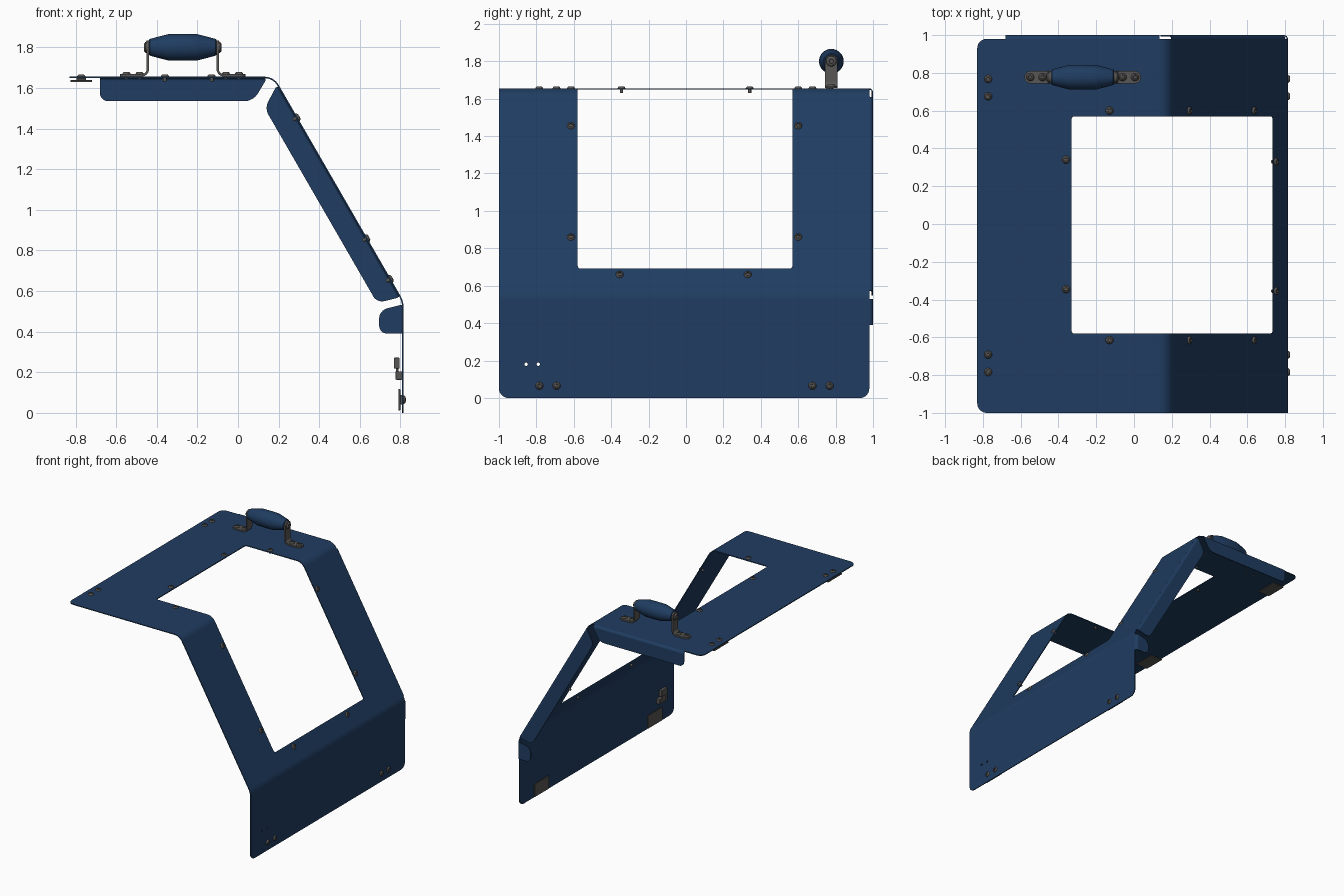
import bpy, bmesh
from math import sin, cos, pi, radians
from mathutils import Vector

if "Cube" in bpy.data.objects:
    bpy.data.objects.remove(bpy.data.objects["Cube"])

def material(name, col):
    m = bpy.data.materials.new(name)
    m.diffuse_color = (*col, 1)
    m.use_nodes = True
    m.node_tree.nodes["Principled BSDF"].inputs["Base Color"].default_value = m.diffuse_color
    return m

BLUE = material("blue_paint", (0.014, 0.046, 0.12))
STEEL = material("dark_steel", (0.10, 0.095, 0.09))

def add(name, bm, mat):
    me = bpy.data.meshes.new(name)
    bm.to_mesh(me)
    bm.free()
    if mat:
        me.materials.append(mat)
    ob = bpy.data.objects.new(name, me)
    bpy.context.collection.objects.link(ob)
    return ob

def apply_mods(ob):
    dg = bpy.context.evaluated_depsgraph_get()
    me = bpy.data.meshes.new_from_object(ob.evaluated_get(dg))
    ob.modifiers.clear()
    ob.data = me

def smooth(ob, weighted=True):
    ob.data.shade_smooth()
    ob.data.set_sharp_from_angle(angle=radians(32))
    if weighted:
        ob.modifiers.new("normals", 'WEIGHTED_NORMAL').keep_sharp = True

def cut(ob, cutters):
    for c in cutters:
        b = ob.modifiers.new("cut", 'BOOLEAN')
        b.operation, b.solver, b.object = 'DIFFERENCE', 'EXACT', c
        c.hide_render = True
    apply_mods(ob)

def strip(name, rows, mat, th, r_first=0, r_last=0):
    """Bent sheet through rows of point pairs, with rounded end corners."""
    bm = bmesh.new()
    vs = [[bm.verts.new(p) for p in row] for row in rows]
    for a, b in zip(vs, vs[1:]):
        bm.faces.new((a[0], b[0], b[1], a[1]))
    for row, r in ((vs[0], r_first), (vs[-1], r_last)):
        if r:
            bmesh.ops.bevel(bm, geom=row, offset=r, offset_type='OFFSET',
                            segments=8, profile=0.5, affect='VERTICES')
    bm.normal_update()
    ob = add(name, bm, mat)
    s = ob.modifiers.new("thickness", 'SOLIDIFY')
    s.thickness, s.offset = th, -1
    apply_mods(ob)
    return ob

def box(name, lo, hi, mat, bevel):
    bm = bmesh.new()
    bmesh.ops.create_cube(bm, size=1)
    lo, hi = Vector(lo), Vector(hi)
    bmesh.ops.scale(bm, vec=hi - lo, verts=bm.verts)
    bmesh.ops.translate(bm, vec=(lo + hi) / 2, verts=bm.verts)
    bmesh.ops.bevel(bm, geom=bm.edges[:], offset=bevel, offset_type='OFFSET',
                    segments=4, profile=0.5, affect='EDGES')
    return add(name, bm, mat)

def lathe(name, pts, mat, steps=24):
    """Revolve (radius, height) points about z."""
    bm = bmesh.new()
    vs = [bm.verts.new((r, 0, h)) for r, h in pts]
    es = [bm.edges.new(p) for p in zip(vs, vs[1:])]
    bmesh.ops.spin(bm, geom=vs + es, cent=(0, 0, 0), axis=(0, 0, 1),
                   angle=2 * pi, steps=steps)
    bmesh.ops.remove_doubles(bm, verts=bm.verts, dist=1e-5)
    bmesh.ops.recalc_face_normals(bm, faces=bm.faces)
    ob = add(name, bm, mat)
    smooth(ob, False)
    return ob

def place(ob, loc, ang):
    """Turn local z toward an outward normal tilted by ang from +z to +x."""
    ob.location, ob.rotation_euler = loc, (0, ang, 0)

def arc(corner, a0, a1, r):
    """Fillet at a corner; a0 and a1 are the tilts of the two outward normals."""
    n0, n1 = Vector((sin(a0), cos(a0))), Vector((sin(a1), cos(a1)))
    c = Vector(corner) - (n0 + n1) * (r / (1 + n0.dot(n1)))
    return [c + r * Vector((sin(a), cos(a)))
            for a in (a0 + (a1 - a0) * i / 8 for i in range(9))]

TOP, SLOPE, FRONT = 0, radians(60), radians(90)

# Main bent hood sheet
profile = [(-0.83, 1.655), *arc((0.177, 1.655), TOP, SLOPE, 0.08),
           *arc((0.815, 0.55), SLOPE, FRONT, 0.11), (0.815, 0)]
hood = strip("hood_sheet", [((x, -1, z), (x, 0.98, z)) for x, z in profile],
             BLUE, 0.007, 0.05, 0.05)
window = box("window_cutter", (-0.33, -0.58, 0.2), (0.733, 0.57, 2), None, 0.013)
holes = []
for y in (-0.855, -0.79):
    h = lathe("hole_cutter", [(0, -0.1), (0.009, -0.1), (0.009, 0.1), (0, 0.1)], None, 16)
    place(h, (0.8, y, 0.18), FRONT)
    holes.append(h)
bpy.context.view_layer.update()
cut(hood, [window, *holes])
smooth(hood)

# Folded flanges along the back edge: (t, depth) measured from an edge line
def flange(name, origin, ang, t_edge, t_end, depth, r):
    u, n = Vector((cos(ang), -sin(ang))), Vector((-sin(ang), -cos(ang)))
    sec = [(0.98 + 0.02 * sin(a), 0.02 * (1 - cos(a)), t_edge)
           for a in (pi / 2 * i / 6 for i in range(7))] + [(1.0, depth, t_end)]
    rows = []
    for y, d, ts in sec:
        pts = [Vector(origin) + u * t + n * d for t in reversed(ts)]
        rows.append([(p.x, y, p.y) for p in pts])
    smooth(strip(name, rows, BLUE, 0.007, 0, r))

flange("top_flange", (0, 1.655), TOP, (-0.68, 0.135), (-0.68, 0.075), 0.12, 0.04)
flange("slope_flange", (0.2, 1.615), SLOPE, (0.005, 1.2), (0.065, 1.172), 0.117, 0.035)
flange("front_flange", (0.815, 0), FRONT, (-0.53, -0.39), (-0.505, -0.39), 0.12, 0.04)

# Button-head bolts around the window and on the latches
bolt_pts = [(0, 0.004), (0.008, 0.004), (0.009, 0.011), (0.014, 0.010), (0.019, 0.005),
            (0.021, 0), (0.009, 0), (0.009, -0.024), (0, -0.024)]
bolt_mesh = lathe("bolt", bolt_pts, STEEL)
proto = bolt_mesh.data
bpy.data.objects.remove(bolt_mesh)

def bolt(name, loc, ang):
    ob = bpy.data.objects.new(name, proto)
    bpy.context.collection.objects.link(ob)
    place(ob, loc, ang)

for x, y in ((-0.36, 0.34), (-0.36, -0.345), (-0.13, 0.6), (-0.13, -0.615)):
    bolt("window_bolt_top", (x, y, 1.655), TOP)
for z, ys in ((1.455, (-0.615, 0.6)), (0.86, (-0.615, 0.6)), (0.66, (-0.355, 0.33))):
    for y in ys:
        bolt("window_bolt_slope", (0.2 + (1.615 - z) * 0.577, y, z), SLOPE)

# Catch plates on spacers under the top edge and behind the lower edge
for yc in (-0.738, 0.722):
    for loc, ang in (((-0.772, yc, 1.655), TOP), ((0.815, yc, 0.065), FRONT)):
        for nm, w, l, z0, z1, b in (("catch_spacer", 0.024, 0.07, -0.017, -0.007, 0.002),
                                    ("catch_plate", 0.053, 0.09, -0.026, -0.016, 0.003)):
            p = box(nm, (-w, -l, z0), (w, l, z1), STEEL, b)
            place(p, loc, ang)
            smooth(p)
        for dy in (-0.046, 0.046):
            bolt("catch_bolt", (loc[0], yc + dy, loc[2]), ang)

# Small switch block behind the front sheet, drilled by the two holes
base = box("switch_base", (0.776, -0.875, 0.163), (0.808, -0.77, 0.205), STEEL, 0.004)
cut(base, holes)
smooth(base)
smooth(box("switch_stem", (0.777, -0.84, 0.2), (0.79, -0.805, 0.23), STEEL, 0.003))
smooth(box("switch_head", (0.768, -0.86, 0.218), (0.796, -0.785, 0.272), STEEL, 0.005))
for c in (window, *holes):
    bpy.data.objects.remove(c)

# Handle: barrel grip, two bent straps, end bolts and foot bolts
HX, HY, HZ = -0.272, 0.777, 1.8
grip = lathe("handle_grip", [(0, -0.166), (0.036, -0.166), (0.041, -0.162), (0.052, -0.122),
                             (0.062, -0.082), (0.065, -0.07), (0.066, 0), (0.065, 0.07),
                             (0.062, 0.082), (0.052, 0.122), (0.041, 0.162),
                             (0.036, 0.166), (0, 0.166)], BLUE, 40)
place(grip, (HX, HY, HZ), FRONT)
for s in (-1, 1):
    path = [(0.308, 1.668)]
    path += [(0.203 - 0.025 * sin(a), 1.693 - 0.025 * cos(a))
             for a in (pi / 2 * i / 6 for i in range(7))]
    path += [(0.178, HZ + 0.034)]
    rows = [((HX + s * d, HY + s * 0.033, z), (HX + s * d, HY - s * 0.033, z))
            for d, z in path]
    smooth(strip("handle_strap", rows, STEEL, 0.012, 0.0325, 0.0325))
    for d in (0.212, 0.277):
        bolt("handle_foot_bolt", (HX + s * d, HY, 1.668), TOP)
    head = lathe("handle_end_bolt", [(0, 0.004), (0.011, 0.004), (0.012, 0.013),
                                     (0.019, 0.012), (0.027, 0.005), (0.028, 0), (0, 0)], STEEL)
    place(head, (HX + s * 0.178, HY, HZ), s * FRONT)
